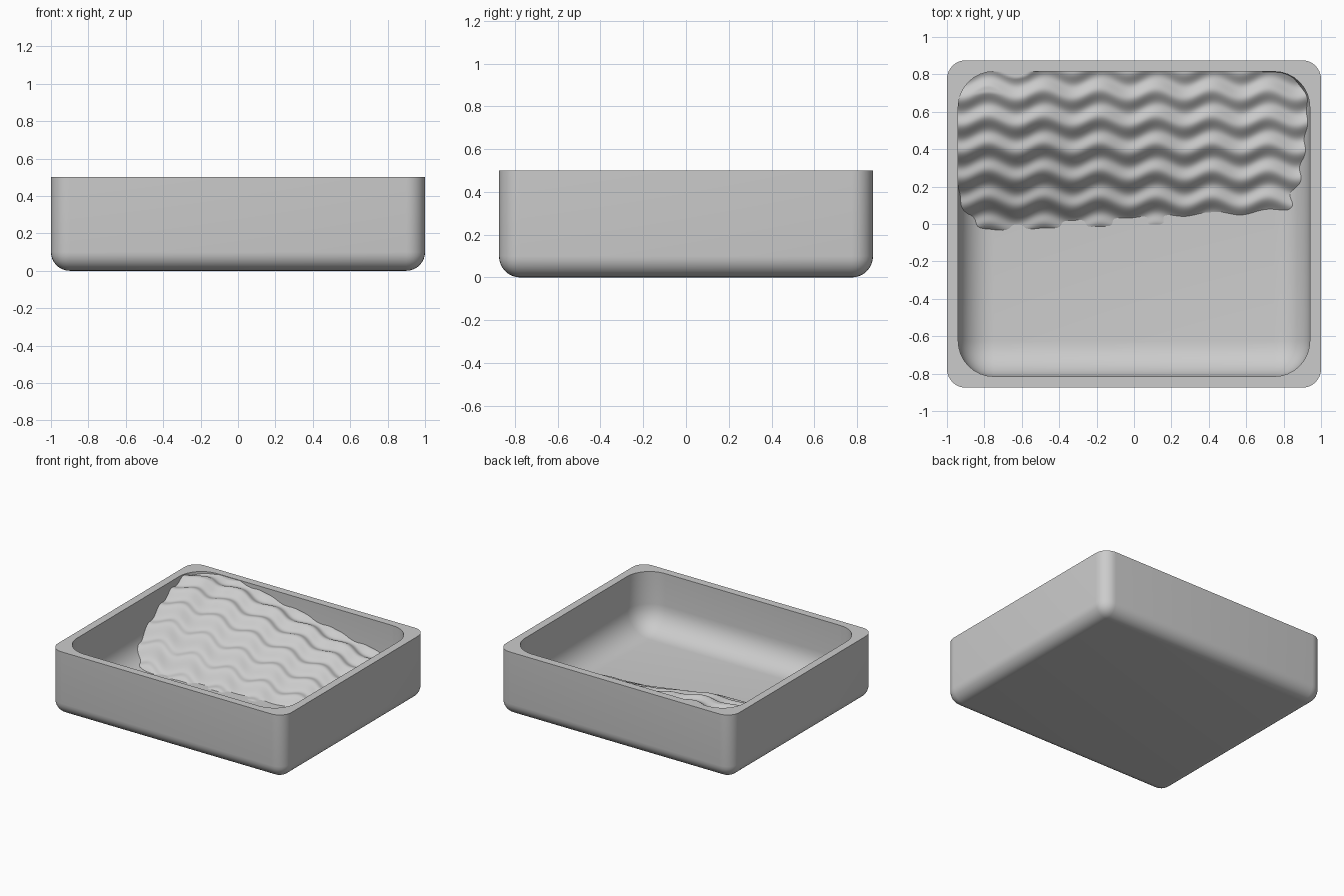
import bpy, bmesh, math
from mathutils import Vector

cube = bpy.data.objects.get("Cube")
if cube:
    bpy.data.objects.remove(cube)

grey = bpy.data.materials.new("light_grey")
grey.use_nodes = True
colour = (0.6, 0.6, 0.6, 1)
grey.diffuse_color = colour
grey.node_tree.nodes["Principled BSDF"].inputs["Base Color"].default_value = colour

HEIGHT, FLOOR = 0.5, 0.06


def add_object(bm, name):
    mesh = bpy.data.meshes.new(name)
    bm.to_mesh(mesh)
    bm.free()
    obj = bpy.data.objects.new(name, mesh)
    bpy.context.collection.objects.link(obj)
    mesh.materials.append(grey)
    return obj


def activate(obj):
    bpy.ops.object.select_all(action='DESELECT')
    obj.select_set(True)
    bpy.context.view_layer.objects.active = obj


def rounded_box(name, half_x, half_y, bottom, top, radius):
    """Box with rounded upright and bottom edges and a sharp top."""
    bm = bmesh.new()
    bmesh.ops.create_cube(bm, size=2)
    for v in bm.verts:
        v.co = Vector((v.co.x * half_x, v.co.y * half_y,
                       top if v.co.z > 0 else bottom))
    middle = (top + bottom) / 2
    rounded = [e for e in bm.edges if min(v.co.z for v in e.verts) < middle]
    bmesh.ops.bevel(bm, geom=rounded, offset=radius, segments=8,
                    profile=0.5, affect='EDGES')
    bmesh.ops.recalc_face_normals(bm, faces=bm.faces)
    return add_object(bm, name)


# Tray: rounded block with a rounded hollow cut from the top
tray = rounded_box("tray", 1.0, 0.875, 0.0, HEIGHT, 0.1)
hollow = rounded_box("hollow_cutter", 0.94, 0.815, FLOOR, HEIGHT + 0.2, 0.19)
hollow.hide_render = True
cut = tray.modifiers.new("hollow", 'BOOLEAN')
cut.operation = 'DIFFERENCE'
cut.solver = 'EXACT'
cut.object = hollow
activate(tray)
bpy.ops.object.modifier_apply(modifier=cut.name)
bpy.data.objects.remove(hollow)
bpy.ops.object.shade_smooth_by_angle(angle=math.radians(35))


# Rippled slope: twisted bank rising to the back, highest on one side
def slope_height(x, y):
    foot = 0.015 + 0.045 * x
    rise = min(0.32 - 0.2 * x, 0.435)
    base = FLOOR + rise * math.sin(math.pi / 2 * (y - foot) / (0.82 - foot))
    crest = 0.655 + 0.024 * math.cos(math.tau * (x + 0.18) / 0.3)
    ripple = 0.014 * math.sin(math.tau * (y - crest) / 0.1444)
    return max(0.03, min(base + ripple, HEIGHT - 0.003))


bm = bmesh.new()
bmesh.ops.create_grid(bm, x_segments=150, y_segments=130, size=1)
for v in bm.verts:
    x = v.co.x * 0.96
    y = 0.36 + v.co.y * 0.47
    v.co = Vector((x, y, slope_height(x, y)))
slope = add_object(bm, "rippled_slope")
activate(slope)
bpy.ops.object.shade_smooth_by_angle(angle=math.radians(60))
